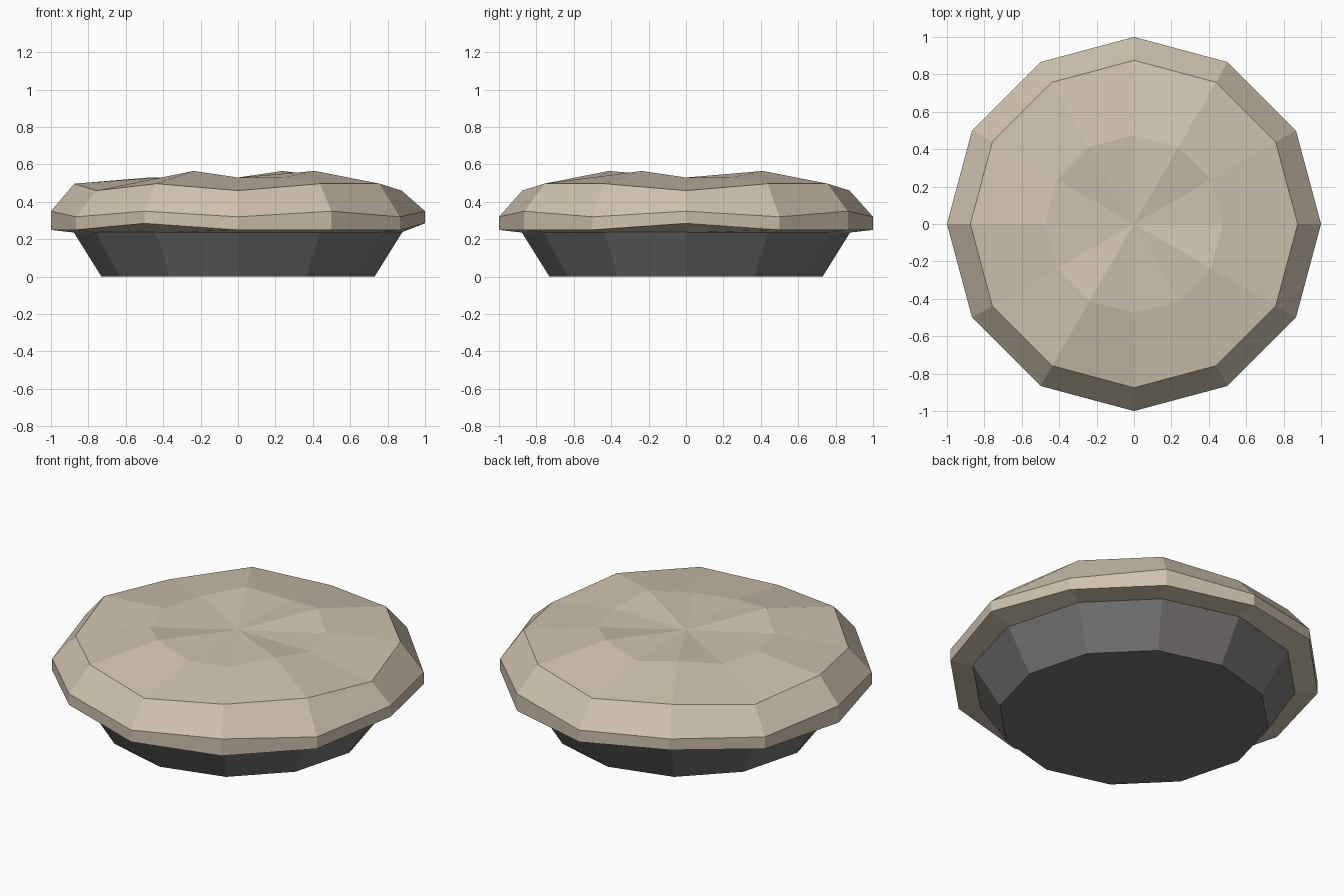
import bpy
import bmesh
from math import cos, sin, pi

SIDES = 12

cube = bpy.data.objects.get("Cube")
if cube:
    bpy.data.objects.remove(cube, do_unlink=True)


def material(name, colour):
    mat = bpy.data.materials.new(name)
    mat.use_nodes = True
    mat.diffuse_color = (*colour, 1)
    mat.node_tree.nodes["Principled BSDF"].inputs["Base Color"].default_value = (*colour, 1)
    return mat


def ring(bm, radius, heights):
    """Twelve-sided ring with one height per corner."""
    return [bm.verts.new((radius * cos(2 * pi * i / SIDES),
                          radius * sin(2 * pi * i / SIDES), z))
            for i, z in enumerate(heights)]


def bridge(bm, low, high):
    for i in range(SIDES):
        j = (i + 1) % SIDES
        bm.faces.new((low[i], low[j], high[j], high[i]))


def finish(bm, name, mat):
    bmesh.ops.recalc_face_normals(bm, faces=bm.faces[:])
    mesh = bpy.data.meshes.new(name)
    bm.to_mesh(mesh)
    bm.free()
    mesh.materials.append(mat)
    obj = bpy.data.objects.new(name, mesh)
    bpy.context.collection.objects.link(obj)
    return obj


def raised(base, lift, corners):
    """Level ring heights with chosen corners lifted."""
    return [base + lift * (i in corners) for i in range(SIDES)]


sand = material("sand stone", (0.62, 0.54, 0.42))
dark = material("dark stone", (0.19, 0.18, 0.172))

# Tapered base
bm = bmesh.new()
foot = ring(bm, 0.73, [0] * SIDES)
top = ring(bm, 0.88, [0.24] * SIDES)
bridge(bm, foot, top)
bm.faces.new(foot)
bm.faces.new(top)
finish(bm, "tapered_base", dark)

# Uneven faceted slab: underside, rim, shoulder, crown and centre
bm = bmesh.new()
rings = [
    ring(bm, 0.87, [0.235] * SIDES),
    ring(bm, 1.0, raised(0.25, 0.035, (0, 4, 8))),
    ring(bm, 1.0, raised(0.32, 0.03, range(0, SIDES, 2))),
    ring(bm, 0.875, raised(0.46, 0.037, (1, 2, 4, 6, 8, 10, 11))),
    ring(bm, 0.475, raised(0.53, 0.035, (2, 4, 8, 11))),
]
for low, high in zip(rings, rings[1:]):
    bridge(bm, low, high)
bm.faces.new(rings[0])
centre = bm.verts.new((0, 0, 0.53))
crown = rings[-1]
for i in range(SIDES):
    bm.faces.new((crown[i], crown[(i + 1) % SIDES], centre))
finish(bm, "faceted_slab", sand)
